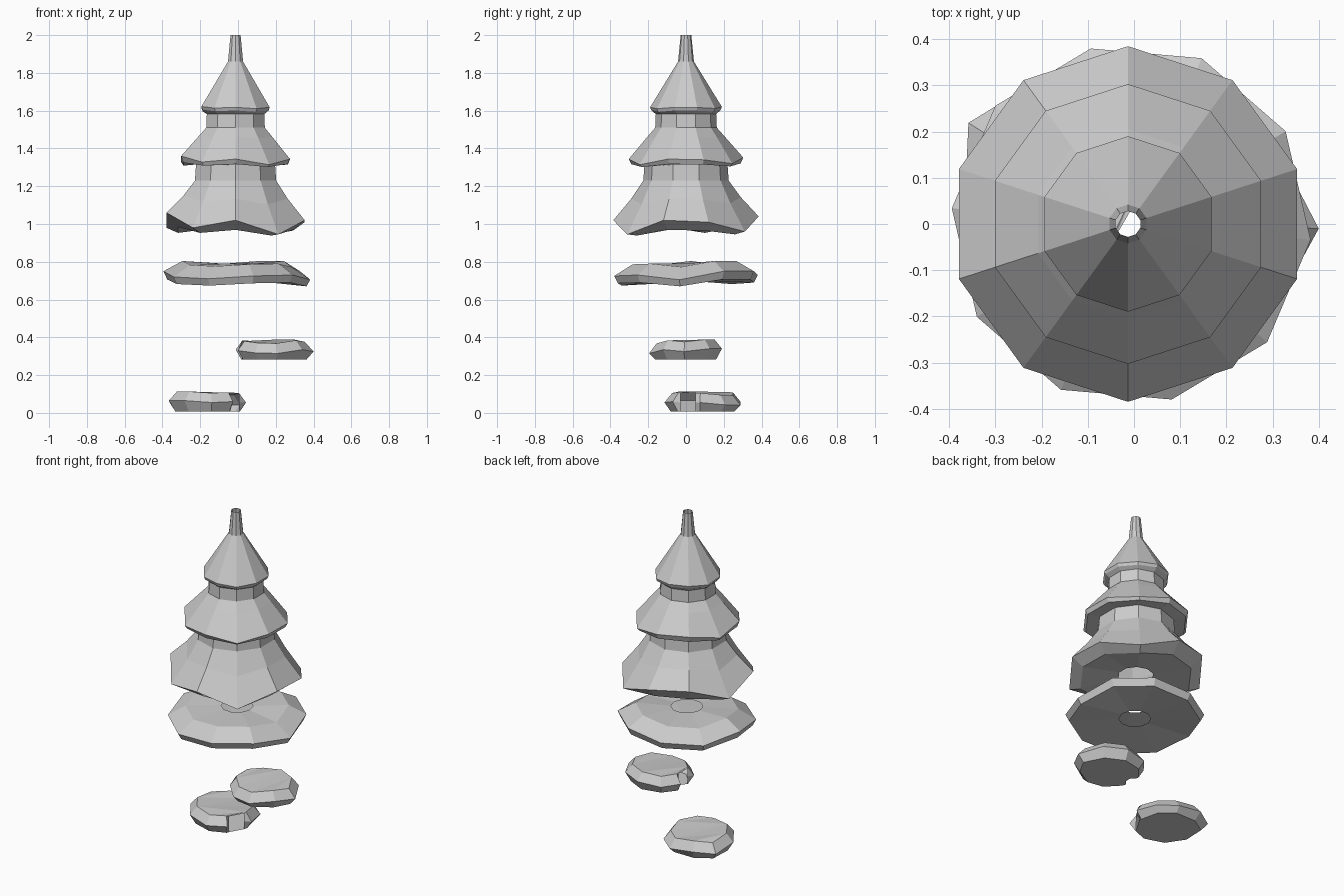
import bpy, bmesh
from math import sin, cos, radians, pi

if "Cube" in bpy.data.objects:
    bpy.data.objects.remove(bpy.data.objects["Cube"])

def make(name, bm):
    bmesh.ops.recalc_face_normals(bm, faces=bm.faces)
    me = bpy.data.meshes.new(name)
    bm.to_mesh(me)
    bm.free()
    ob = bpy.data.objects.new(name, me)
    bpy.context.collection.objects.link(ob)
    return ob

def lathe(name, profile, waves, phase, cx=-0.013, closed=False):
    """Ten-sided lathe; profile rows are (radius, z, wave strength)."""
    bm = bmesh.new()
    n = len(waves)
    rings = []
    for r, z, w in profile:
        rings.append([bm.verts.new((cx + r * cos(phase + i * 2 * pi / n),
                                    r * sin(phase + i * 2 * pi / n),
                                    z + w * waves[i])) for i in range(n)])
    pairs = list(zip(rings, rings[1:]))
    if closed:
        pairs.append((rings[-1], rings[0]))
    for a, b in pairs:
        for i in range(n):
            j = (i + 1) % n
            bm.faces.new((a[i], a[j], b[j], b[i]))
    return make(name, bm)

# Main foliage: spire and three wavy skirts, open at tip and trunk hole
waves = [0.03, 0.05, -0.03, 0.05, -0.03, 0.01, -0.065, 0.01, 0.0, -0.05]
foliage = [(0.028, 2.0, 0), (0.042, 1.86, 0),
           (0.19, 1.617, 0.1), (0.183, 1.60, 0.1), (0.16, 1.582, 0),
           (0.163, 1.51, 0), (0.205, 1.46, 0.1),
           (0.303, 1.34, 0.4), (0.29, 1.315, 0.2), (0.22, 1.315, 0),
           (0.226, 1.23, 0), (0.29, 1.13, 0.4),
           (0.385, 1.01, 1), (0.32, 0.965, 0.4), (0.10, 0.98, 0)]
lathe("foliage_tiers", foliage, waves, pi / 2)

# Low flat skirt with a trunk hole
waves = [-0.025, 0.02, 0.02, 0.0, -0.01, 0.02, -0.01, -0.02, -0.005, 0.0]
lathe("lower_skirt", [(0.09, 0.79, 0), (0.29, 0.79, 0.7), (0.39, 0.73, 1),
                      (0.37, 0.69, 0.8), (0.09, 0.70, 0)],
      waves, radians(-5), cx=-0.006)

# Side clumps: faceted pads with a notch where the trunk passes
OUTER = [(0.0, -0.08), (0.09, -0.175), (0.21, -0.195), (0.34, -0.12),
         (0.40, -0.01), (0.33, 0.125), (0.2, 0.19), (0.06, 0.16), (-0.012, 0.07)]
NOTCH = [(0.02, 0.045), (0.045, 0.02), (0.045, -0.02), (0.02, -0.045)]
WOBBLE = [0, -0.012, -0.015, 0.005, -0.005, 0.01, 0.01, 0.0, 0.005]

def clump(name, z0, turn, scale):
    bm = bmesh.new()
    c, s = cos(turn), sin(turn)
    rings = []
    for k, z in ((0.80, 0.105), (1.0, 0.055), (0.84, 0.008)):
        ring = []
        pts = [(0.17 + (x - 0.17) * k, y * k) for x, y in OUTER] + NOTCH
        for i, (x, y) in enumerate(pts):
            x *= scale
            y *= scale
            dz = WOBBLE[i] * k if i < len(OUTER) and z > 0.03 else 0
            ring.append(bm.verts.new((x * c - y * s, x * s + y * c, z0 + z + dz)))
        rings.append(ring)
    for a, b in zip(rings, rings[1:]):
        for i in range(len(OUTER) - 1):
            bm.faces.new((a[i], a[i + 1], b[i + 1], b[i]))
        # notch shoulders, the arc itself stays open
        for i, j in ((8, 9), (12, 0)):
            bm.faces.new((a[i], a[j], b[j], b[i]))
    caps = [bm.faces.new(rings[0]), bm.faces.new(rings[-1])]
    bmesh.ops.triangulate(bm, faces=caps)
    return make(name, bm)

clump("upper_clump", 0.275, 0, 1.0)
clump("bottom_clump", 0.0, radians(150), 1.05)
